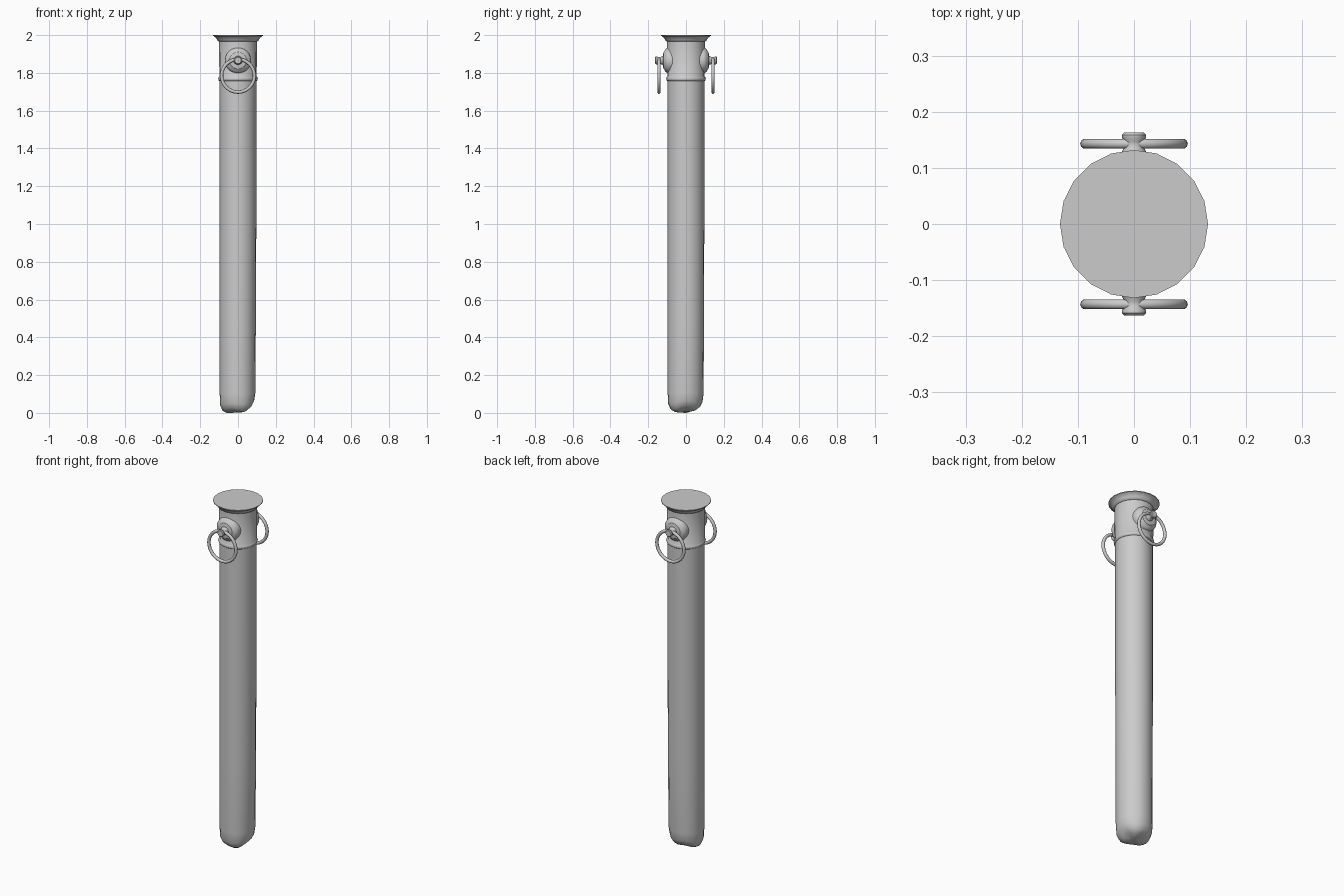
import bpy, bmesh, math
from mathutils import Matrix, Vector

if "Cube" in bpy.data.objects:
    bpy.data.objects.remove(bpy.data.objects["Cube"])


def lathe(name, profile, sides, matrix=Matrix(), shape=None, angle=40):
    """Revolve (radius, height) points about z, capping both ends."""
    bm = bmesh.new()
    rings = []
    for r, z in profile:
        ring = []
        for i in range(sides):
            a = math.tau * i / sides
            co = Vector((r * math.cos(a), r * math.sin(a), z))
            if shape:
                co = shape(co, a)
            ring.append(bm.verts.new(matrix @ co))
        rings.append(ring)
    for low, high in zip(rings, rings[1:]):
        for i in range(sides):
            j = (i + 1) % sides
            bm.faces.new((low[i], low[j], high[j], high[i]))
    bm.faces.new(rings[0][::-1])
    bm.faces.new(rings[-1])
    bmesh.ops.recalc_face_normals(bm, faces=bm.faces)
    mesh = bpy.data.meshes.new(name)
    bm.to_mesh(mesh)
    bm.free()
    obj = bpy.data.objects.new(name, mesh)
    bpy.context.collection.objects.link(obj)
    smooth(obj, angle)
    return obj


def smooth(obj, angle):
    bpy.ops.object.select_all(action='DESELECT')
    obj.select_set(True)
    bpy.context.view_layer.objects.active = obj
    bpy.ops.object.shade_smooth_by_angle(angle=math.radians(angle))


def worn(co, a):
    # lopsided, lumpy wear on the foot of the post
    if co.z < 0.12:
        low = 1 - co.z / 0.12
        lean = math.cos(a - math.radians(40))
        r = math.hypot(co.x, co.y)
        co.z += low * (r / 0.06) * (0.012 + 0.008 * lean + 0.006 * math.cos(3 * a))
        scale = 1 - 0.10 * low * max(lean, 0)
        co.x *= scale
        co.y *= scale
    # slight taper on one side below mid height
    t = max(0, min(1, (1.0 - co.z) / 0.8))
    if co.x > 0:
        co.x *= 1 - 0.04 * t
    if co.y > 0:
        co.y *= 1 - 0.03 * t
    return co


# Post with rounded, worn foot
lathe("post", [(0.025, 0), (0.060, 0), (0.082, 0.012), (0.094, 0.04), (0.097, 0.10),
               (0.097, 0.5), (0.097, 1.0), (0.097, 1.78)], 20, shape=worn, angle=50)

# Upper collar with a bead round its lower edge
lathe("collar", [(0.096, 1.756), (0.102, 1.760), (0.105, 1.768), (0.102, 1.777),
                 (0.099, 1.781), (0.100, 1.975)], 20)

# Flared flat-topped cap
lathe("cap", [(0.099, 1.965), (0.107, 1.969), (0.112, 1.978), (0.121, 1.990),
              (0.132, 1.996), (0.132, 2.0)], 20)

# Mooring rings, front and back
for side, sign in (("front", -1), ("back", 1)):
    turn = Matrix.Translation((0, 0, 1.866)) @ Matrix.Rotation(-sign * math.pi / 2, 4, 'X')
    lathe(side + "_boss", [(0.068, 0.060), (0.069, 0.090), (0.066, 0.101), (0.058, 0.110),
                           (0.048, 0.115), (0.045, 0.119), (0.030, 0.122)], 24, turn)
    lathe(side + "_pin", [(0.026, 0.115), (0.021, 0.130), (0.017, 0.138), (0.017, 0.147),
                          (0.021, 0.153), (0.021, 0.159), (0.017, 0.163)], 16, turn)
    bpy.ops.mesh.primitive_torus_add(major_segments=32, minor_segments=10,
                                     major_radius=0.087, minor_radius=0.009,
                                     location=(0, sign * 0.143, 1.785),
                                     rotation=(math.pi / 2, 0, 0))
    ring = bpy.context.object
    ring.name = side + "_ring"
    smooth(ring, 60)
